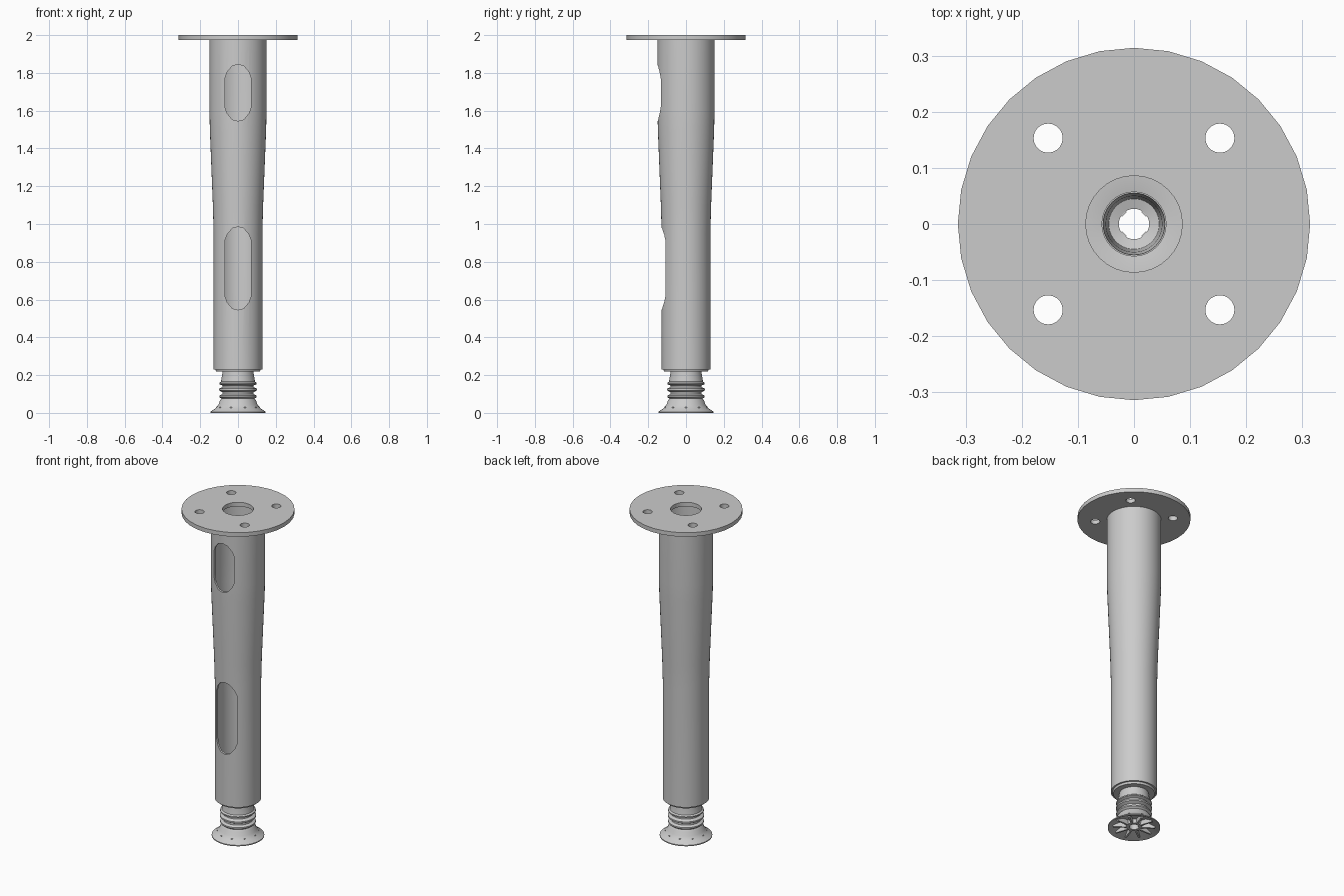
import bpy, bmesh, math
from mathutils import Matrix

cube = bpy.data.objects.get("Cube")
if cube:
    bpy.data.objects.remove(cube)

steel = bpy.data.materials.new("grey_metal")
steel.use_nodes = True
GREY = (0.6, 0.6, 0.6, 1)
steel.diffuse_color = GREY
steel.node_tree.nodes["Principled BSDF"].inputs["Base Color"].default_value = GREY


def make_object(name, bm):
    bmesh.ops.recalc_face_normals(bm, faces=bm.faces)
    mesh = bpy.data.meshes.new(name)
    bm.to_mesh(mesh)
    bm.free()
    mesh.materials.append(steel)
    obj = bpy.data.objects.new(name, mesh)
    bpy.context.collection.objects.link(obj)
    return obj


def lathe(name, profile, sides):
    """Spin a closed (radius, height) loop into a hollow solid."""
    bm = bmesh.new()
    rings = []
    for i in range(sides):
        a = math.tau * i / sides
        rings.append([bm.verts.new((r * math.cos(a), r * math.sin(a), z)) for r, z in profile])
    n = len(profile)
    for i in range(sides):
        a, b = rings[i], rings[(i + 1) % sides]
        for j in range(n):
            k = (j + 1) % n
            bm.faces.new((a[j], b[j], b[k], a[k]))
    return make_object(name, bm)


def cut(target, cutters):
    for cutter in cutters:
        cutter.hide_render = True
        mod = target.modifiers.new("cut", 'BOOLEAN')
        mod.operation = 'DIFFERENCE'
        mod.solver = 'EXACT'
        mod.object = cutter
    bpy.context.view_layer.update()
    mesh = bpy.data.meshes.new_from_object(
        target.evaluated_get(bpy.context.evaluated_depsgraph_get()))
    target.modifiers.clear()
    target.data = mesh
    for cutter in cutters:
        bpy.data.objects.remove(cutter)


def smooth(obj, angle=35):
    bpy.ops.object.select_all(action='DESELECT')
    obj.select_set(True)
    bpy.context.view_layer.objects.active = obj
    bpy.ops.object.shade_smooth_by_angle(angle=math.radians(angle))


def slot_cutter(bottom, top):
    """Prism with a long rounded outline, reaching through the front wall only."""
    half, tip = 0.07, 0.075
    side = [(half, bottom + tip), (half, top - tip), (0.057, top - 0.04),
            (0.03, top - 0.008), (0, top)]
    side = [(0, bottom), (0.03, bottom + 0.008), (0.057, bottom + 0.04)] + side
    outline = side + [(-x, z) for x, z in reversed(side[1:-1])]
    bm = bmesh.new()
    face = bm.faces.new([bm.verts.new((x, -0.3, z)) for x, z in outline])
    ext = bmesh.ops.extrude_face_region(bm, geom=[face])
    moved = [v for v in ext["geom"] if isinstance(v, bmesh.types.BMVert)]
    bmesh.ops.translate(bm, verts=moved, vec=(0, 0.28, 0))
    return make_object("slot_cutter", bm)


def drill(x, y):
    bm = bmesh.new()
    bmesh.ops.create_cone(bm, cap_ends=True, segments=20, radius1=0.026, radius2=0.026,
                          depth=0.2, matrix=Matrix.Translation((x, y, 2)))
    return make_object("drill_cutter", bm)


# Mounting plate with centre opening and four screw holes
plate = lathe("mounting_plate", [(0.086, 1.975), (0.314, 1.975), (0.314, 2), (0.086, 2)], 32)
cut(plate, [drill(x, y) for x in (-0.153, 0.153) for y in (-0.153, 0.153)])
smooth(plate)

# Tapered hollow leg with two front slots
outer = [(0.129, 0.23), (0.129, 0.95), (0.133, 1.1), (0.149, 1.5), (0.151, 1.6), (0.151, 1.978)]
wall = 0.012
tube = lathe("leg_tube", outer + [(r - wall, z) for r, z in reversed(outer)], 48)
cut(tube, [slot_cutter(0.545, 0.985), slot_cutter(1.545, 1.845)])
smooth(tube)

# Collar closing the lower end of the leg
collar = lathe("end_collar", [(0.057, 0.218), (0.115, 0.218), (0.119, 0.226), (0.119, 0.245),
                              (0.085, 0.245), (0.057, 0.24)], 40)
smooth(collar)

# Ribbed adjustable foot with a flared base, hollow underneath
foot_profile = [(0.027, 0.006), (0.045, 0.006), (0.05, 0.03), (0.08, 0.03), (0.14, 0.0),
                (0.146, 0.0), (0.146, 0.006), (0.122, 0.022), (0.104, 0.042), (0.096, 0.065),
                (0.088, 0.075), (0.099, 0.084), (0.099, 0.092), (0.083, 0.1), (0.083, 0.11),
                (0.1, 0.119), (0.1, 0.128), (0.083, 0.137), (0.083, 0.145), (0.099, 0.152),
                (0.099, 0.159), (0.09, 0.165), (0.082, 0.215), (0.082, 0.232), (0.055, 0.232),
                (0.05, 0.18), (0.045, 0.06), (0.027, 0.055)]
foot = lathe("adjustable_foot", foot_profile, 40)
smooth(foot)

# Radial ribs under the base
bm = bmesh.new()
for i in range(10):
    turn = Matrix.Rotation(math.tau * i / 10, 4, 'Z')
    place = turn @ Matrix.Translation((0.08, 0, 0.016)) @ Matrix.Diagonal((0.075, 0.01, 0.028, 1))
    bmesh.ops.create_cube(bm, size=1, matrix=place)
make_object("base_ribs", bm)

# Four small lugs narrowing the key hole through the foot
bm = bmesh.new()
for i in range(4):
    turn = Matrix.Rotation(math.pi / 4 + math.pi / 2 * i, 4, 'Z')
    place = turn @ Matrix.Translation((0.028, 0, 0.03)) @ Matrix.Diagonal((0.008, 0.012, 0.045, 1))
    bmesh.ops.create_cube(bm, size=1, matrix=place)
make_object("key_lugs", bm)
